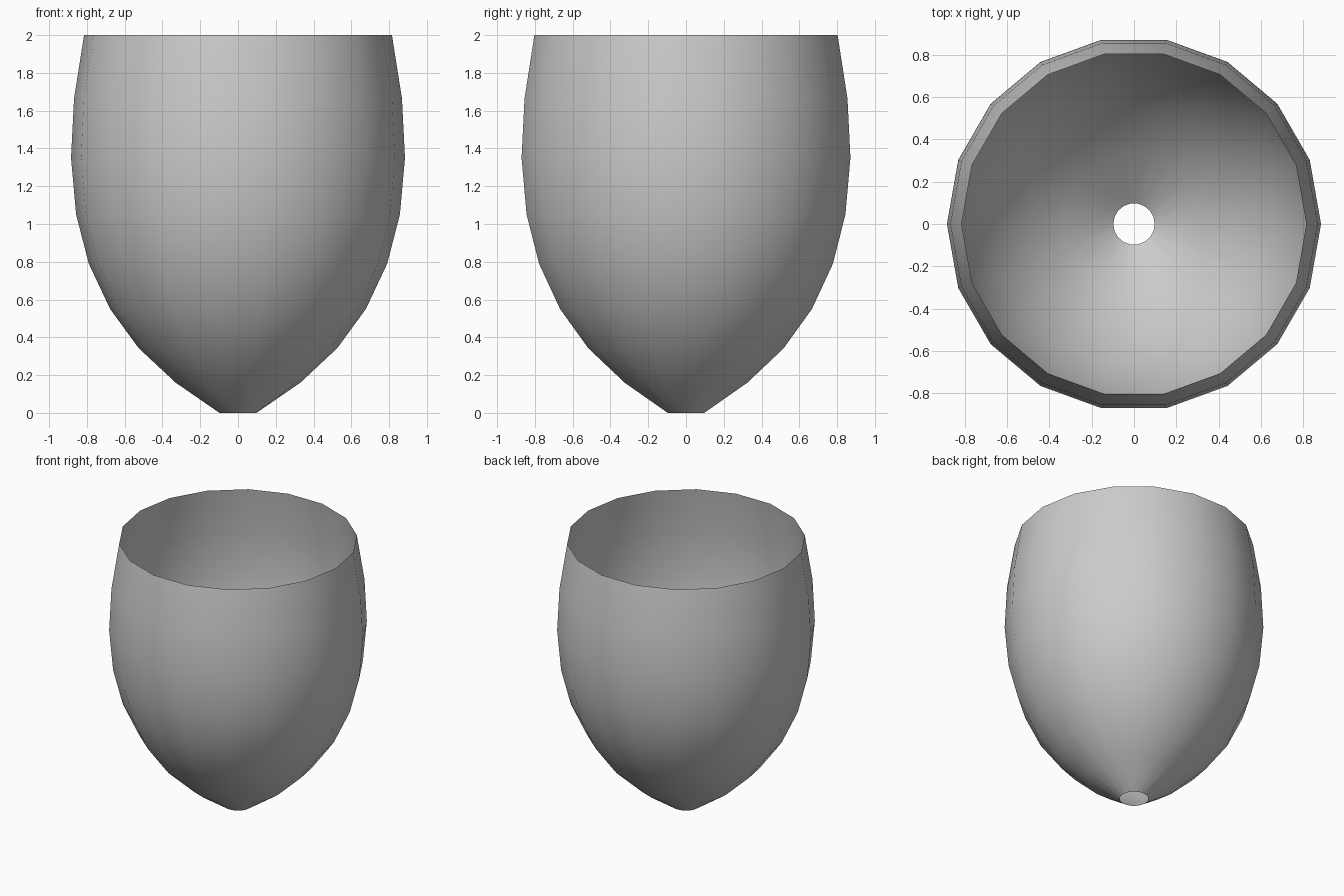
import bpy, bmesh
from math import cos, sin, tau

if "Cube" in bpy.data.objects:
    bpy.data.objects.remove(bpy.data.objects["Cube"])

SIDES = 18
# (radius, height) from the drain hole up to the open rim
PROFILE = [(0.098, 0.0), (0.33, 0.16), (0.525, 0.342), (0.677, 0.55), (0.79, 0.79),
           (0.857, 1.05), (0.884, 1.35), (0.868, 1.665), (0.815, 2.0)]

# thin single-walled cup, open at the rim and at the bottom hole
bm = bmesh.new()
rings = [[bm.verts.new((r * cos(tau * i / SIDES), r * sin(tau * i / SIDES), z))
          for i in range(SIDES)] for r, z in PROFILE]
for low, high in zip(rings, rings[1:]):
    for i in range(SIDES):
        j = (i + 1) % SIDES
        bm.faces.new((low[i], low[j], high[j], high[i])).smooth = True

mesh = bpy.data.meshes.new("cup_shell")
bm.to_mesh(mesh)
bm.free()
cup = bpy.data.objects.new("cup_shell", mesh)
bpy.context.collection.objects.link(cup)
